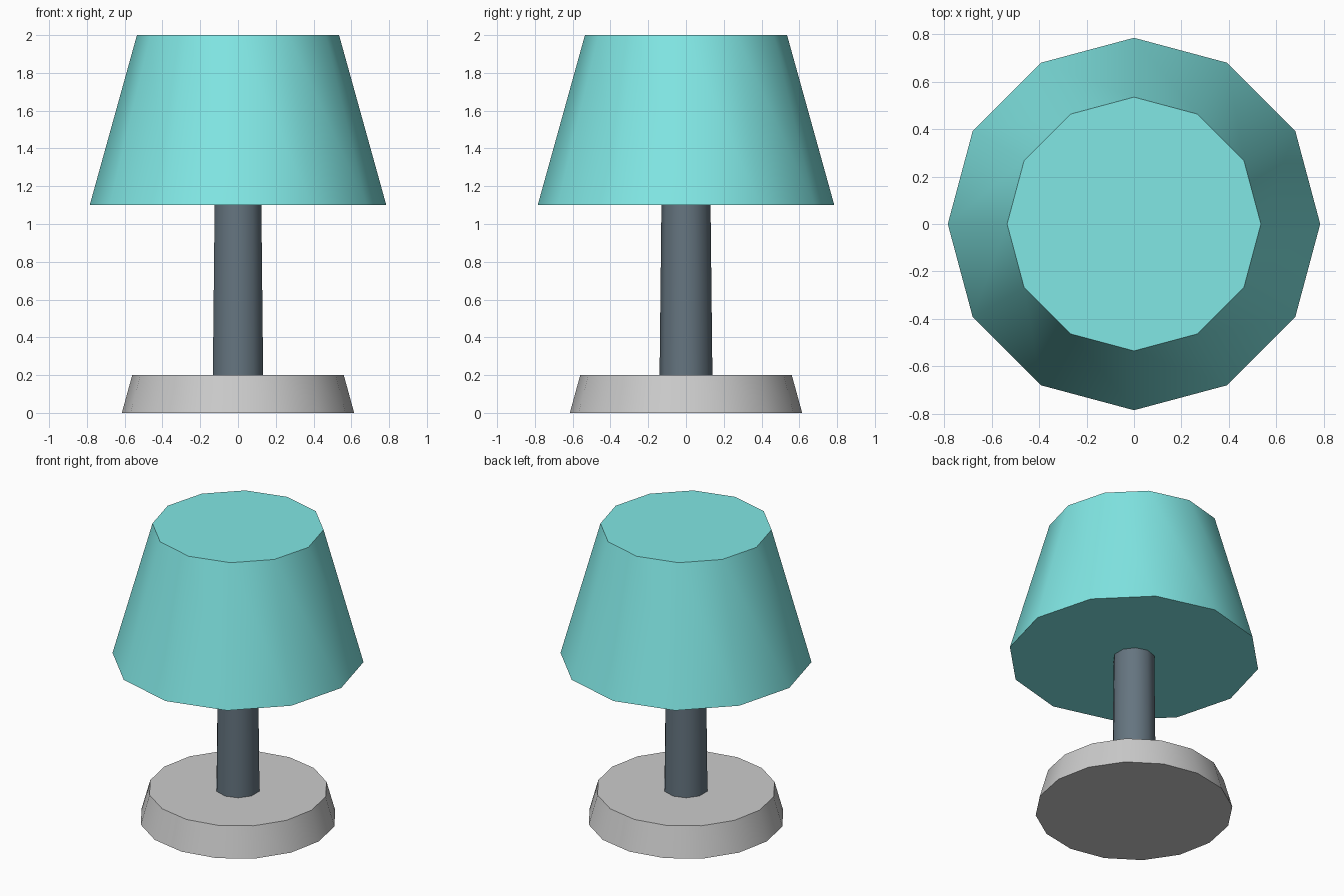
import bpy
import math

if "Cube" in bpy.data.objects:
    bpy.data.objects.remove(bpy.data.objects["Cube"])


def colour(name, rgb):
    mat = bpy.data.materials.new(name)
    mat.diffuse_color = (*rgb, 1.0)
    mat.use_nodes = True
    mat.node_tree.nodes["Principled BSDF"].inputs["Base Color"].default_value = mat.diffuse_color
    return mat


def tapered(name, sides, r_bottom, r_top, z0, z1, mat=None):
    # Closed tapered drum standing between two heights, first corner on +y
    bpy.ops.mesh.primitive_cone_add(
        vertices=sides, radius1=r_bottom, radius2=r_top,
        depth=z1 - z0, location=(0, 0, (z0 + z1) / 2))
    ob = bpy.context.object
    ob.name = name
    if mat:
        ob.data.materials.append(mat)
    bpy.ops.object.shade_smooth_by_angle(angle=math.radians(45))
    return ob


teal = colour("teal_fabric", (0.22, 0.80, 0.78))
dark = colour("dark_metal", (0.13, 0.177, 0.215))

# Foot, stem and shade
tapered("base", 16, 0.615, 0.56, 0.0, 0.2)
tapered("stem", 10, 0.14, 0.13, 0.2, 1.1, dark)
tapered("lampshade", 12, 0.785, 0.535, 1.1, 2.0, teal)
